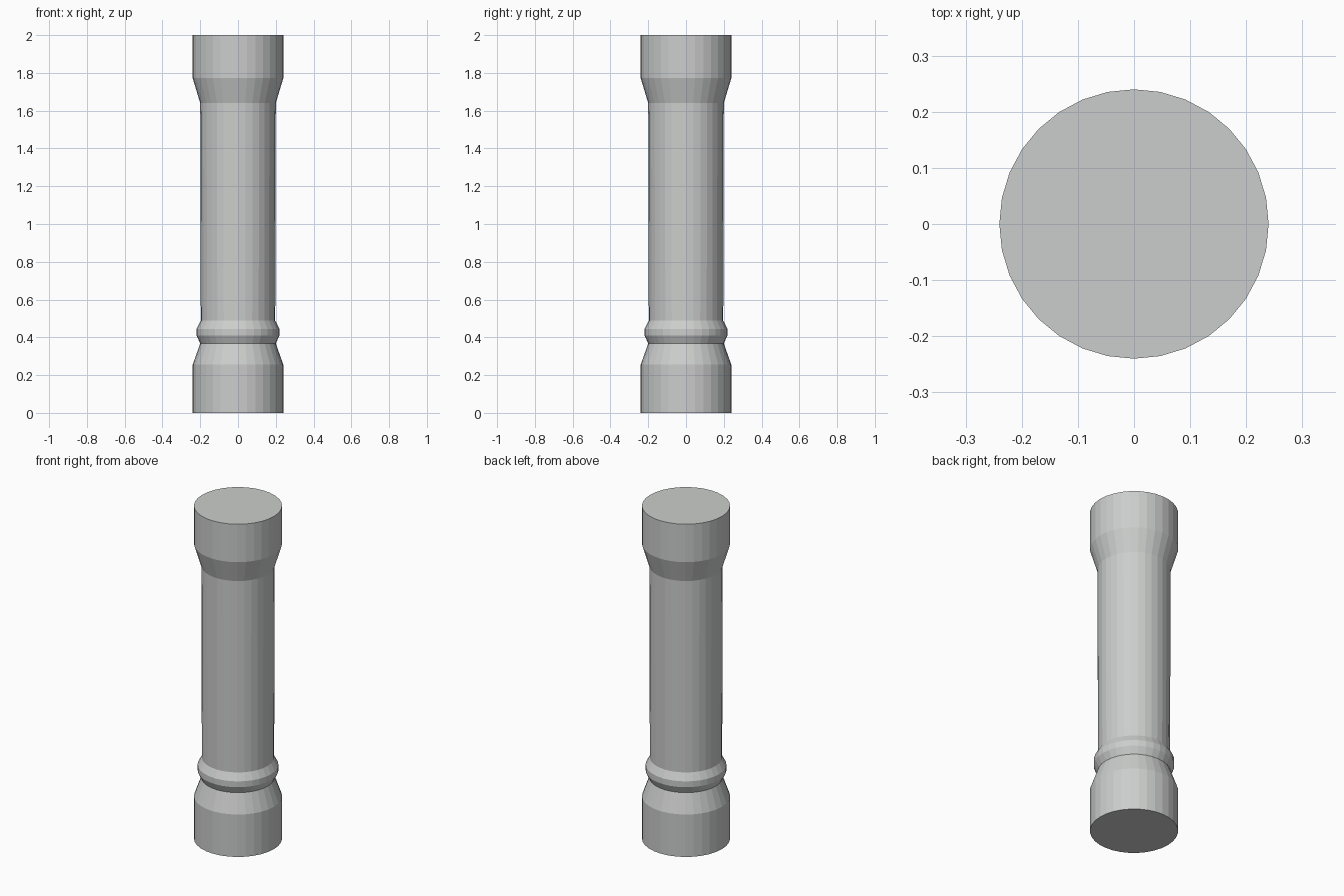
import bpy, bmesh, math

if "Cube" in bpy.data.objects:
    bpy.data.objects.remove(bpy.data.objects["Cube"])

SIDES = 32

# Single pale stone colour
stone = bpy.data.materials.new("pale_grey_stone")
stone.diffuse_color = (0.6, 0.615, 0.605, 1)
stone.use_nodes = True
stone.node_tree.nodes["Principled BSDF"].inputs["Base Color"].default_value = stone.diffuse_color

# Column outline from bottom to top: (radius, height)
profile = [
    (0.24, 0.0), (0.24, 0.255),        # base drum
    (0.20, 0.368),                     # base taper
    (0.22, 0.41), (0.22, 0.445),       # collar ring
    (0.197, 0.488), (0.20, 1.64),      # shaft
    (0.24, 1.772), (0.24, 2.0),        # flare and top drum
]

bm = bmesh.new()
rings = []
for r, z in profile:
    rings.append([bm.verts.new((r * math.cos(2 * math.pi * i / SIDES),
                                r * math.sin(2 * math.pi * i / SIDES), z))
                  for i in range(SIDES)])

# Side walls
for low, high in zip(rings, rings[1:]):
    for i in range(SIDES):
        j = (i + 1) % SIDES
        bm.faces.new((low[i], low[j], high[j], high[i]))

# End caps
bm.faces.new(rings[0][::-1])
bm.faces.new(rings[-1])

mesh = bpy.data.meshes.new("column")
bm.to_mesh(mesh)
bm.free()
mesh.materials.append(stone)
column = bpy.data.objects.new("column", mesh)
bpy.context.collection.objects.link(column)
